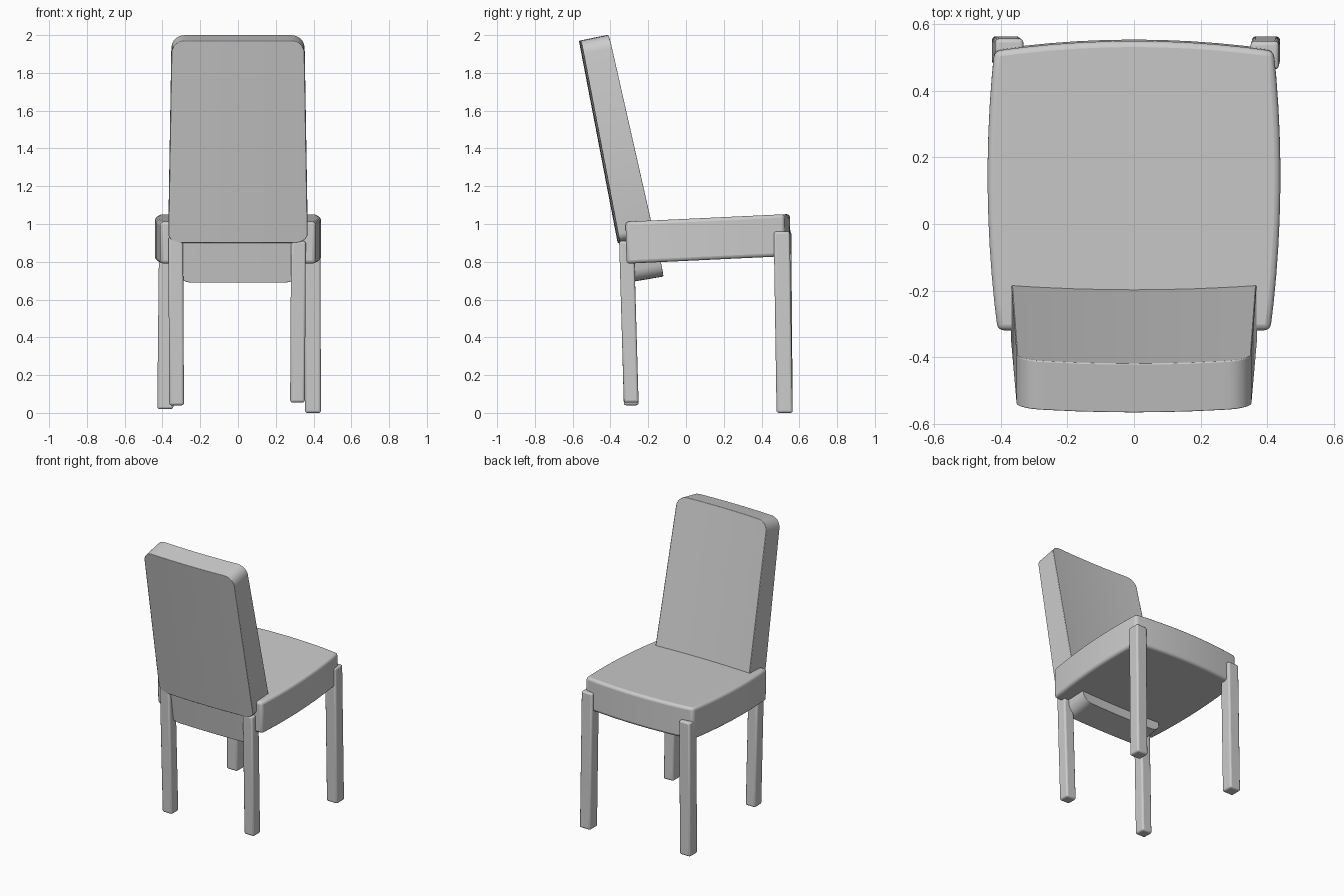
import bpy, bmesh, math

if "Cube" in bpy.data.objects:
    bpy.data.objects.remove(bpy.data.objects["Cube"])


def finish(name, bm, bevel):
    """Turn a bmesh into a softly bevelled, smooth shaded object."""
    bmesh.ops.recalc_face_normals(bm, faces=bm.faces)
    mesh = bpy.data.meshes.new(name)
    bm.to_mesh(mesh)
    bm.free()
    obj = bpy.data.objects.new(name, mesh)
    bpy.context.collection.objects.link(obj)
    mod = obj.modifiers.new("soft_edges", 'BEVEL')
    mod.width = bevel
    mod.segments = 3
    mod.limit_method = 'ANGLE'
    mod.angle_limit = math.radians(40)
    bpy.ops.object.select_all(action='DESELECT')
    obj.select_set(True)
    bpy.context.view_layer.objects.active = obj
    bpy.ops.object.shade_smooth_by_angle(angle=math.radians(35))
    return obj


def loft(bm, rings, closed_ends=True):
    """Bridge equal-length closed rings of points and cap the ends."""
    vs = [[bm.verts.new(p) for p in ring] for ring in rings]
    n = len(vs[0])
    for a, b in zip(vs, vs[1:]):
        for i in range(n):
            j = (i + 1) % n
            bm.faces.new((a[i], a[j], b[j], b[i]))
    if closed_ends:
        bm.faces.new(vs[0])
        bm.faces.new(vs[-1])


def panel(name, half_bottom, half_top, rear, front, radius, radius_low, bow, bevel):
    """Leaning, bowed slab; rear/front are ((y, z) bottom, (y, z) top)."""
    height = math.dist(rear[0], rear[1])
    flat = [-0.75 + 0.25 * i for i in range(7)]
    corner = [radius * (1 - math.cos(math.radians(a))) / half_bottom
              for a in (0, 18, 36, 54, 72, 90)]
    us = sorted(set([-1 + c for c in corner] + flat + [1 - c for c in corner]))
    rings = []
    for u in us:
        d = min((1 - abs(u)) * half_bottom / radius, 1)
        cut = 1 - math.sqrt(max(0, 1 - (1 - d) ** 2))
        lo, hi = cut * radius_low / height, 1 - cut * radius / height

        def point(line, t):
            (y0, z0), (y1, z1) = line
            half = half_bottom + (half_top - half_bottom) * t
            return (u * half, y0 + (y1 - y0) * t + bow * u * u, z0 + (z1 - z0) * t)
        rings.append([point(rear, lo), point(front, lo), point(front, hi), point(rear, hi)])
    bm = bmesh.new()
    loft(bm, rings)
    return finish(name, bm, bevel)


def leg(name, foot, top, size):
    """Square post running from foot centre to top centre."""
    h = size / 2
    bm = bmesh.new()
    loft(bm, [[(c[0] + sx * h, c[1] + sy * h, c[2])
               for sx, sy in ((-1, -1), (1, -1), (1, 1), (-1, 1))] for c in (foot, top)])
    return finish(name, bm, 0.012)


# Seat: bulging outline, tilted up toward its open edge
outline = [(-0.41, -0.32), (0.41, -0.32)]
steps = 10
for i in range(1, steps + 1):
    t = i / steps
    outline.append((0.41 + 0.01 * t + 0.025 * 4 * t * (1 - t), -0.32 + 0.84 * t))
for i in range(1, steps):
    t = i / steps
    outline.append((0.42 - 0.84 * t, 0.52 + 0.03 * 4 * t * (1 - t)))
for x, y in outline[steps + 1:1:-1]:
    outline.append((-x, y))
bm = bmesh.new()
loft(bm, [[(x, y + dy, z + 0.047 * (y + 0.32)) for x, y in outline]
          for z, dy in ((0.79, 0.005), (1.012, 0.0))])
finish("seat", bm, 0.018)

# Backrest and its narrower extension passing down behind the seat
panel("backrest", 0.37, 0.352, ((-0.362, 0.90), (-0.567, 1.97)),
      ((-0.178, 0.93), (-0.42, 2.0)), 0.07, 0.05, 0.013, 0.015)
panel("backrest_lower_rail", 0.315, 0.335, ((-0.312, 0.69), (-0.345, 0.92)),
      ((-0.125, 0.722), (-0.175, 0.96)), 0.06, 0.06, 0.008, 0.015)

# Four slightly splayed legs
leg("back_leg_left", (-0.325, -0.29, 0.04), (-0.33, -0.315, 0.93), 0.078)
leg("back_leg_right", (0.315, -0.29, 0.055), (0.32, -0.315, 0.91), 0.078)
leg("front_leg_left", (-0.385, 0.522, 0.02), (-0.375, 0.515, 0.96), 0.085)
leg("front_leg_right", (0.397, 0.522, 0.0), (0.393, 0.507, 0.96), 0.085)
